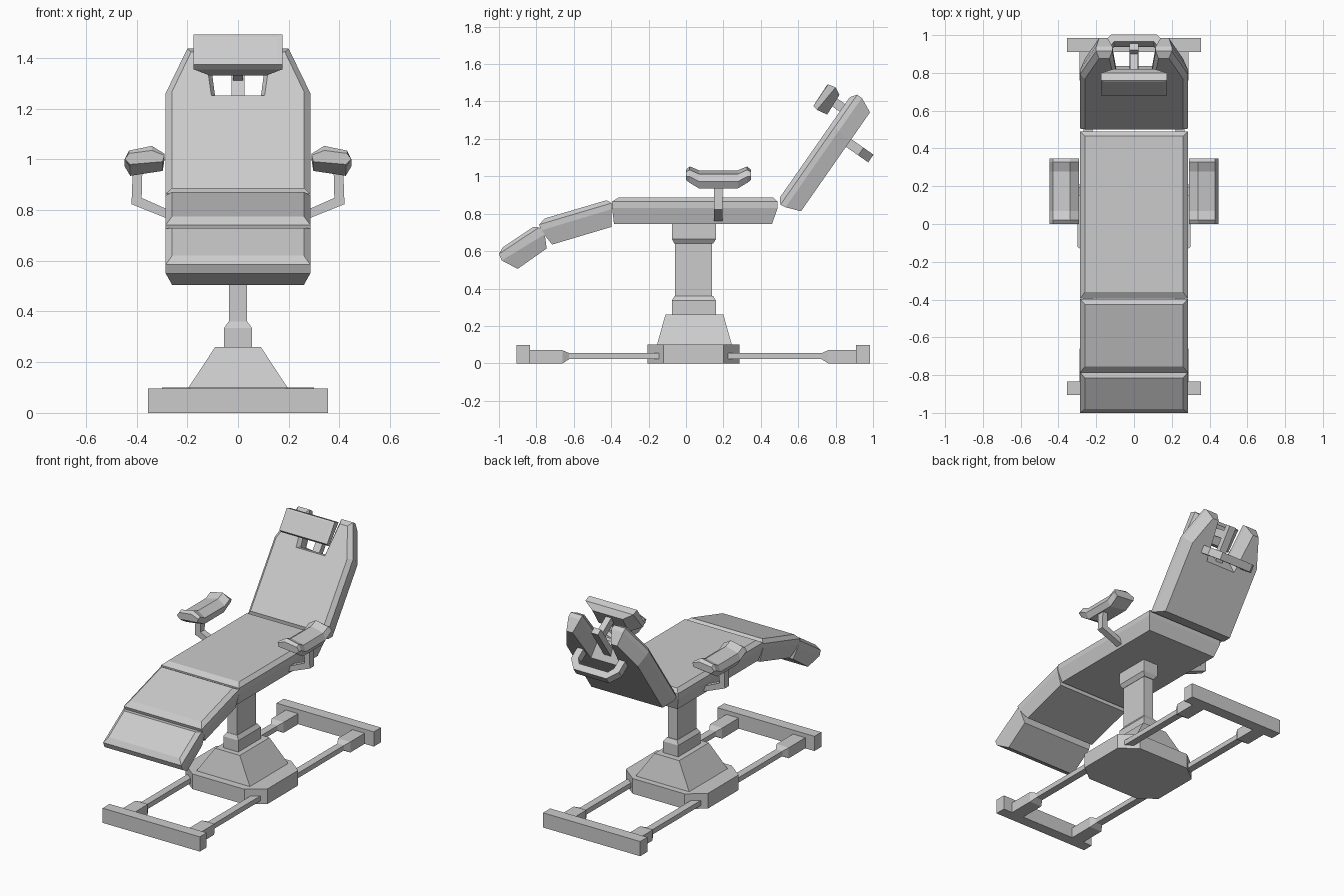
import bpy, bmesh

if "Cube" in bpy.data.objects:
    bpy.data.objects.remove(bpy.data.objects["Cube"])


def loft(name, rings):
    """Bridge rings of equal point count and cap both ends."""
    bm = bmesh.new()
    vr = [[bm.verts.new(p) for p in r] for r in rings]
    n = len(vr[0])
    for a, b in zip(vr, vr[1:]):
        for i in range(n):
            j = (i + 1) % n
            bm.faces.new((a[i], a[j], b[j], b[i]))
    bm.faces.new(vr[0])
    bm.faces.new(vr[-1])
    bmesh.ops.recalc_face_normals(bm, faces=bm.faces)
    me = bpy.data.meshes.new(name)
    bm.to_mesh(me)
    bm.free()
    ob = bpy.data.objects.new(name, me)
    bpy.context.collection.objects.link(ob)
    return ob


def pad(name, layers):
    """Cushion from layers (front y, front z, back y, back z, half width)."""
    return loft(name, [[(-w, yf, zf), (w, yf, zf), (w, yb, zb), (-w, yb, zb)]
                       for yf, zf, yb, zb, w in layers])


def stack(name, layers):
    """Upright block from layers (z, half width, y min, y max)."""
    return pad(name, [(a, z, b, z, w) for z, w, a, b in layers])


def mirror_x(pts):
    return pts + [(-x, v) for x, v in reversed(pts)]


def recline(x, s, t):
    """Backrest frame: s runs up the back, t runs rearwards through it."""
    return (x, .49 + .572 * s + .82 * t, .87 + .82 * s - .572 * t)


def recline_box(name, w, s0, s1, t0, t1):
    return loft(name, [[recline(x, s, t) for s, t in
                        ((s0, t0), (s1, t0), (s1, t1), (s0, t1))] for x in (-w, w)])


# Cushions
pad("seat", [(-.36, .887, .465, .887, .26), (-.395, .865, .49, .865, .285),
             (-.395, .83, .49, .83, .285), (-.385, .745, .46, .745, .26)])
pad("calf_rest", [(-.755, .775, -.425, .872, .26), (-.785, .742, -.397, .857, .285),
                  (-.775, .71, -.397, .825, .285), (-.716, .635, -.397, .73, .26)])
pad("foot_rest", [(-.98, .62, -.815, .73, .26), (-1.0, .585, -.785, .727, .285),
                  (-.985, .55, -.755, .69, .285), (-.90, .505, -.745, .614, .26)])
pad("headrest", [(.69, 1.39, .752, 1.485, .155), (.68, 1.375, .76, 1.492, .175),
                 (.70, 1.355, .80, 1.475, .175), (.755, 1.33, .82, 1.435, .11)])

# Backrest with tapered shoulders and a notch at the top
back = []
for t, s0, w, s1, wt, s2, wn, wb, sn in (
        (0, .02, .26, .485, .185, .675, .13, .105, .465),
        (.025, -.01, .285, .495, .2, .708, .115, .09, .476),
        (.055, -.005, .285, .495, .2, .708, .115, .09, .465),
        (.135, .025, .26, .48, .185, .67, .14, .11, .41)):
    half = [(w, s0), (w, s1), (wt, s2), (wn, s2), (wb, sn)]
    back.append([recline(x, s, t) for x, s in mirror_x(half)])
loft("backrest", back)

# Headrest support and rear push handle
recline_box("headrest_post", .025, .42, .67, .06, .10)
recline_box("headrest_link", .02, .58, .63, -.08, .07)
u = mirror_x([(.175, .12), (.175, .215), (.12, .28)]) + \
    [(-.13, .12), (-.13, .2), (-.105, .235), (.105, .235), (.13, .2), (.13, .12)]
loft("push_handle", [[recline(x, s, t) for x, t in u] for s in (.445, .495)])

# Armrests and their cranked brackets
section = [(.29, .65), (.34, 1), (.43, .79), (.447, .38), (.425, 0), (.297, .2)]
stations = [(0, .98, 1.035), (.02, .965, 1.053), (.07, .935, 1.032)]
stations += [(.347 - y, a, b) for y, a, b in reversed(stations)]
crank = [(.25, .755), (.42, .823), (.415, .96), (.377, .96), (.38, .848), (.25, .79)]
for side, k in (("left", -1), ("right", 1)):
    loft(side + "_armrest", [[(k * x, y, a + f * (b - a)) for x, f in section]
                             for y, a, b in stations])
    loft(side + "_armrest_bracket", [[(k * x, y, z) for x, z in crank]
                                     for y in (.15, .195)])

# Lifting column
stack("column_housing", [(.1, .195, -.155, .245), (.26, .09, -.11, .2)])
stack("column_collar", [(.26, .055, -.075, .16), (.335, .055, -.075, .16),
                        (.36, .037, -.062, .145)])
stack("column", [(.34, .035, -.06, .14), (.68, .035, -.06, .14)])
stack("seat_mount", [(.64, .037, -.062, .145), (.665, .055, -.075, .16),
                     (.75, .055, -.075, .16)])

# Octagonal base plate
octagon = mirror_x([(.19, -.205), (.3, -.12), (.3, .2), (.19, .285)])
loft("base_plate", [[(x, y, z) for x, y in octagon] for z in (0, .1)])

# Floor rails and cross bars
for end, ys in (("front", (-.84, -.66, -.625, -.12)), ("rear", (.915, .76, .725, .2))):
    for side, k in (("left", -1), ("right", 1)):
        rings = []
        for y, w, z0, z1 in zip(ys, (.045, .045, .024, .024),
                                (0, 0, .022, .022), (.07, .07, .055, .055)):
            c = k * .243
            rings.append([(c - w, y, z0), (c + w, y, z0), (c + w, y, z1), (c - w, y, z1)])
        loft(end + "_" + side + "_rail", rings)
for end, y0, y1 in (("front", -.905, -.833), ("rear", .91, .985)):
    stack(end + "_cross_bar", [(0, .355, y0, y1), (.097, .355, y0, y1)])
